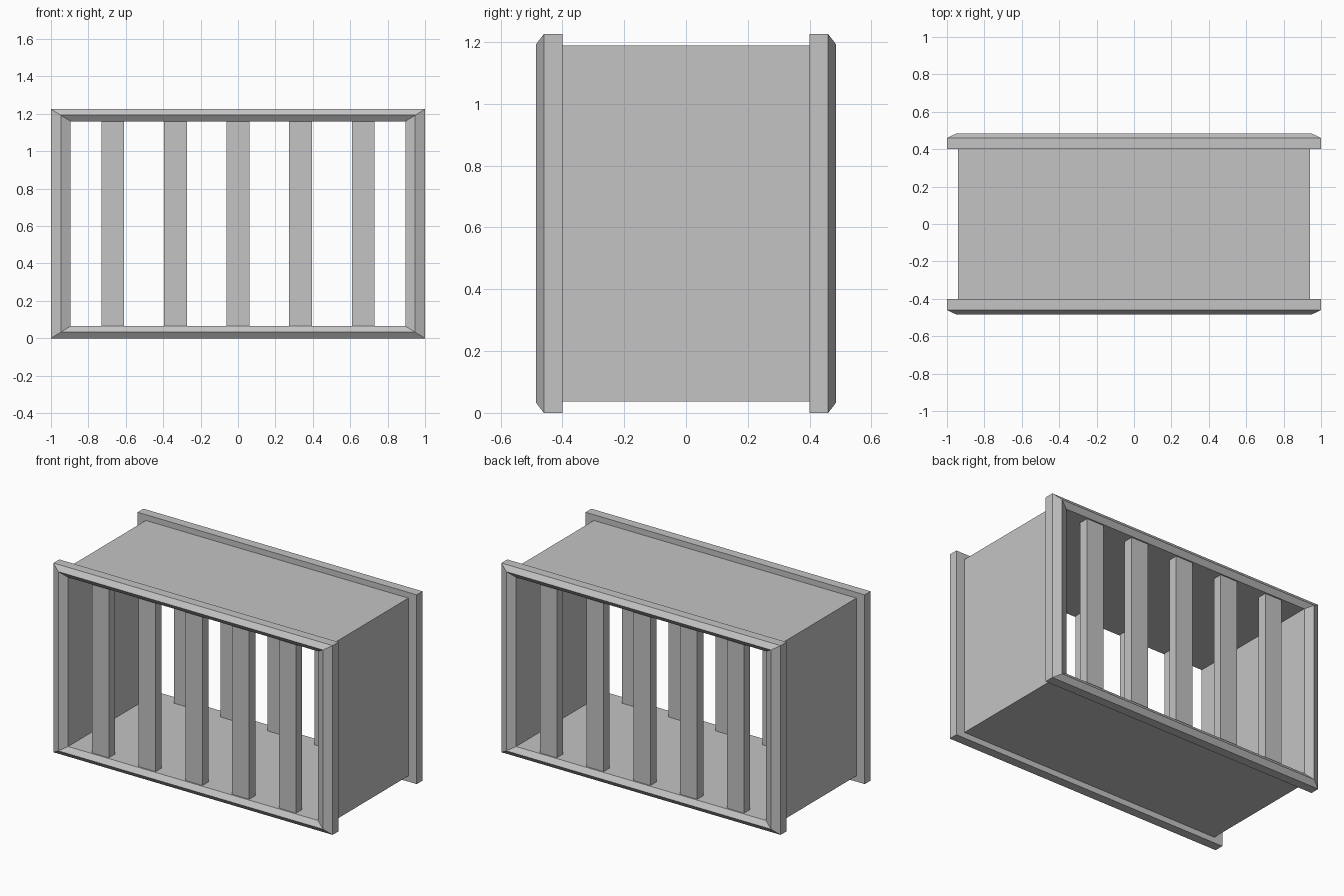
import bpy
import bmesh

HALF_W, HEIGHT = 1.0, 1.225
RIM_X, RIM_Z = 0.105, 0.065      # rim width on the sides and on top/bottom

if "Cube" in bpy.data.objects:
    bpy.data.objects.remove(bpy.data.objects["Cube"])

grey = bpy.data.materials.new("plain_grey")
grey.use_nodes = True
grey.diffuse_color = (0.55, 0.55, 0.55, 1)
grey.node_tree.nodes["Principled BSDF"].inputs["Base Color"].default_value = grey.diffuse_color


def finish(name, bm):
    bmesh.ops.recalc_face_normals(bm, faces=bm.faces)
    mesh = bpy.data.meshes.new(name)
    bm.to_mesh(mesh)
    bm.free()
    mesh.materials.append(grey)
    obj = bpy.data.objects.new(name, mesh)
    bpy.context.collection.objects.link(obj)
    return obj


def mitred_loop(name, profile):
    """Sweep a closed (inset, y) profile round a rectangle; inset 1 is the opening."""
    bm = bmesh.new()
    rings = []
    for inset, y in profile:
        w = HALF_W - RIM_X * inset
        low, high = RIM_Z * inset, HEIGHT - RIM_Z * inset
        corners = [(-w, low), (w, low), (w, high), (-w, high)]
        rings.append([bm.verts.new((x, y, z)) for x, z in corners])
    for a, b in zip(rings, rings[1:] + rings[:1]):
        for i in range(4):
            j = (i + 1) % 4
            bm.faces.new((a[i], a[j], b[j], b[i]))
    return finish(name, bm)


def box(name, x, y, z, size):
    bm = bmesh.new()
    bmesh.ops.create_cube(bm, size=1)
    bmesh.ops.scale(bm, vec=size, verts=bm.verts)
    bmesh.ops.translate(bm, vec=(x, y, z), verts=bm.verts)
    return finish(name, bm)


# Open rectangular sleeve joining the two frames
mitred_loop("box_walls", [(0.57, -0.40), (0.57, 0.40), (1, 0.40), (1, -0.40)])

# Ridged frame and five upright bars at each open end
rim = [(0, 0.40), (0, 0.46), (0.5, 0.485), (1, 0.46), (1, 0.40)]
for end, side in (("front", -1), ("back", 1)):
    mitred_loop(end + "_frame", [(inset, side * y) for inset, y in rim])
    for i in range(5):
        box(f"{end}_bar_{i + 1}", (i - 2) * 0.335, side * 0.42, HEIGHT / 2,
            (0.122, 0.062, HEIGHT - 2 * RIM_Z))
